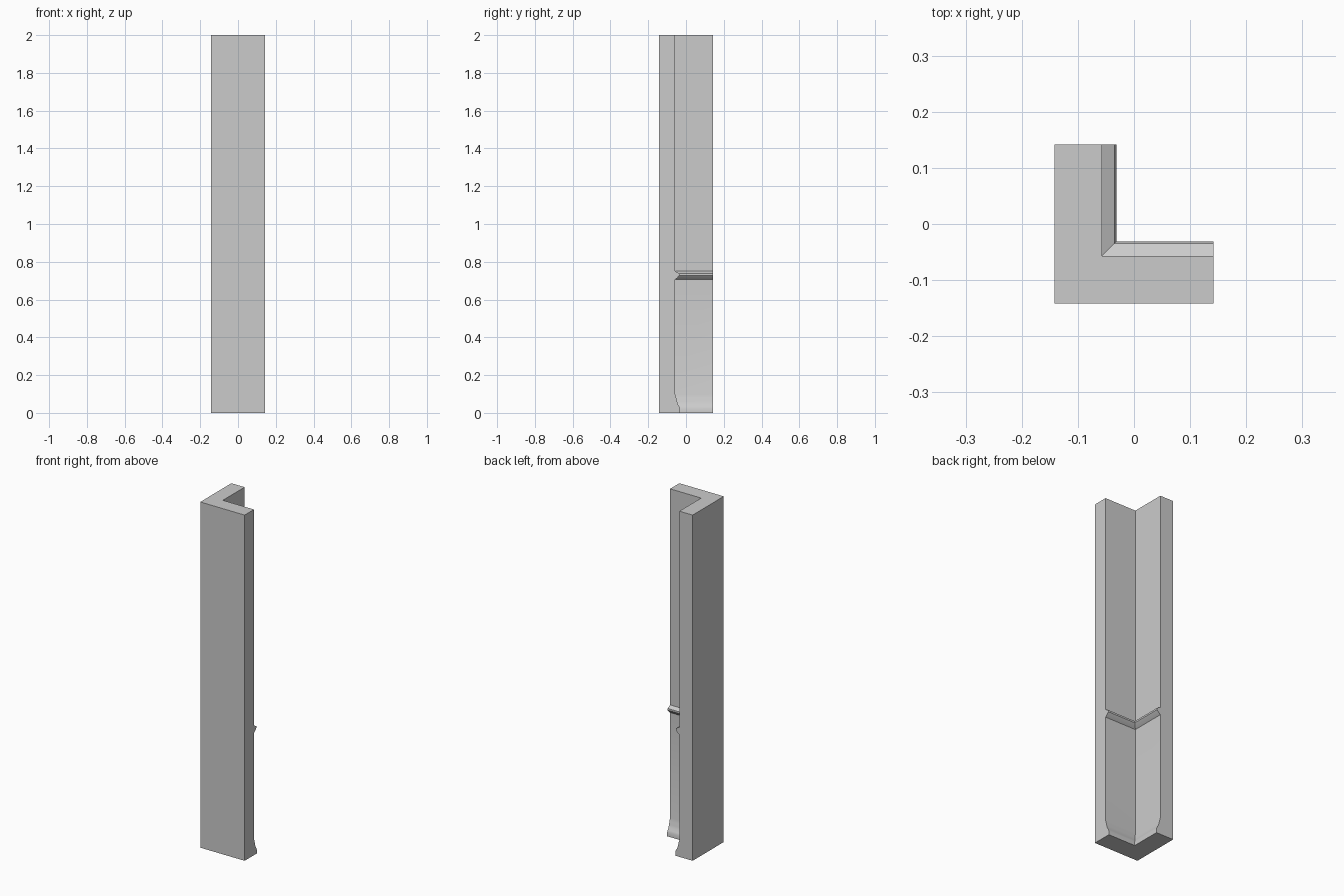
import bpy, bmesh

if "Cube" in bpy.data.objects:
    bpy.data.objects.remove(bpy.data.objects["Cube"])

H = 0.142      # half of the footprint
INNER = -0.057  # plain inner wall face

# Wall cross-section (distance across, height): flared skirting, chair rail, flat top
baseboard = [(-0.031, 0.0), (-0.031, 0.022), (-0.036, 0.035), (-0.043, 0.046),
             (-0.048, 0.062), (-0.052, 0.08), (INNER, 0.097)]
rail = [(INNER, 0.706), (-0.046, 0.715), (-0.035, 0.728), (-0.035, 0.738), (INNER, 0.75)]
profile = [(-H, 0.0)] + baseboard + rail + [(INNER, 2.0), (-H, 2.0)]


def mitred_sweep(name, section):
    """Sweep a section along an L path with a mitred corner."""
    bm = bmesh.new()
    stations = [
        [bm.verts.new((H, c, z)) for c, z in section],   # right end
        [bm.verts.new((c, c, z)) for c, z in section],   # mitred corner
        [bm.verts.new((c, H, z)) for c, z in section],   # back end
    ]
    n = len(section)
    for a, b in zip(stations, stations[1:]):
        for i in range(n):
            j = (i + 1) % n
            bm.faces.new((a[i], a[j], b[j], b[i]))
    bm.faces.new(stations[0])
    bm.faces.new(stations[-1][::-1])
    bmesh.ops.recalc_face_normals(bm, faces=bm.faces)
    mesh = bpy.data.meshes.new(name)
    bm.to_mesh(mesh)
    bm.free()
    obj = bpy.data.objects.new(name, mesh)
    bpy.context.collection.objects.link(obj)
    return obj


# Corner wall with skirting and chair rail on the inner side
wall = mitred_sweep("corner_wall", profile)
bpy.context.view_layer.objects.active = wall
wall.select_set(True)
bpy.ops.object.shade_smooth_by_angle(angle=0.5)
